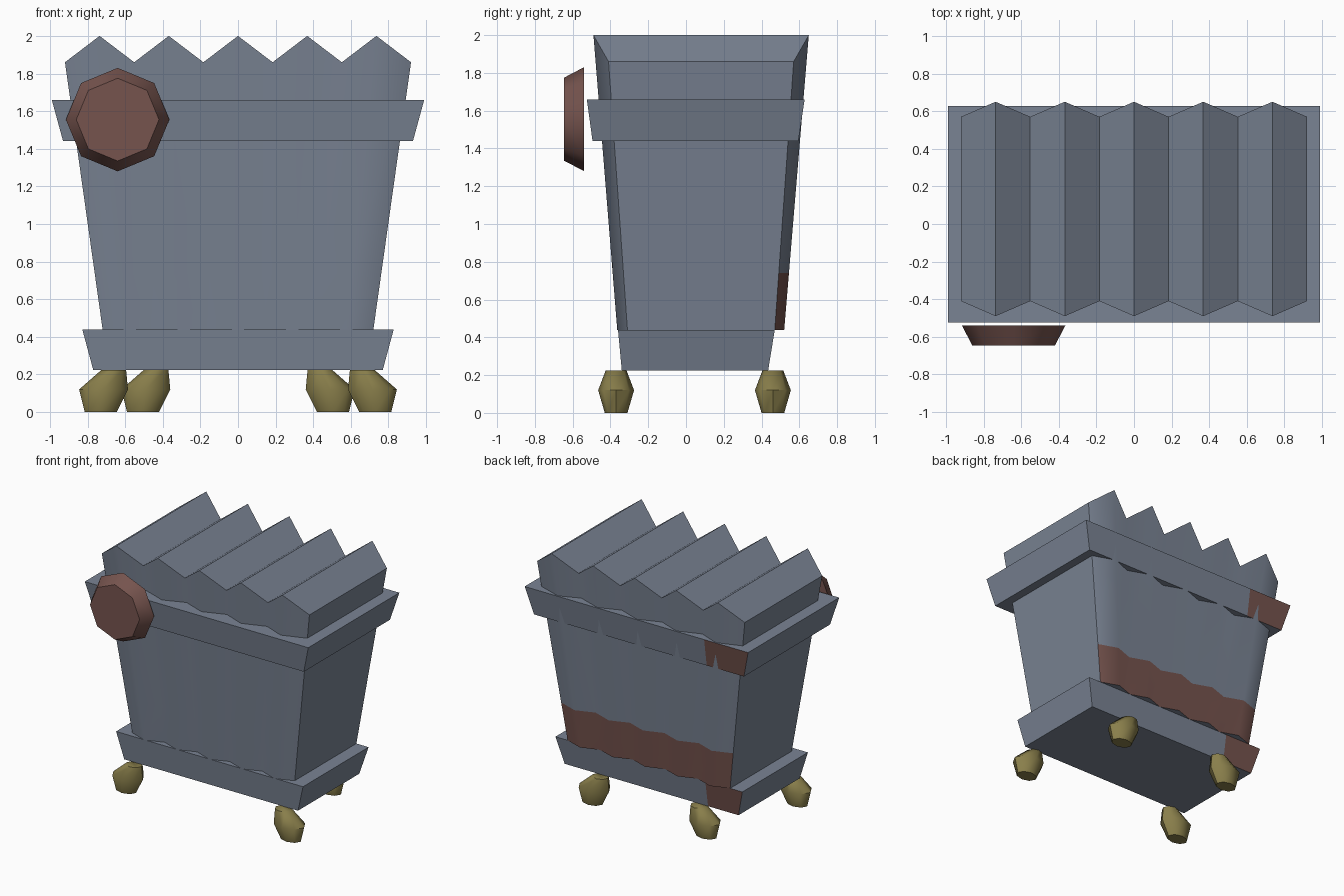
import bpy, bmesh, math

cube = bpy.data.objects.get("Cube")
if cube:
    bpy.data.objects.remove(cube, do_unlink=True)


def material(name, rgb):
    m = bpy.data.materials.new(name)
    m.use_nodes = True
    m.diffuse_color = (*rgb, 1)
    m.node_tree.nodes["Principled BSDF"].inputs["Base Color"].default_value = (*rgb, 1)
    return m


STEEL = material("blue grey steel", (0.195, 0.23, 0.295))
RUST = material("rust brown", (0.18, 0.088, 0.076))
BRASS = material("dull brass", (0.25, 0.21, 0.07))


def finish(bm, name, mats, angle=None):
    bmesh.ops.recalc_face_normals(bm, faces=bm.faces)
    mesh = bpy.data.meshes.new(name)
    bm.to_mesh(mesh)
    bm.free()
    for m in mats:
        mesh.materials.append(m)
    obj = bpy.data.objects.new(name, mesh)
    bpy.context.collection.objects.link(obj)
    if angle:
        bpy.ops.object.select_all(action="DESELECT")
        obj.select_set(True)
        bpy.context.view_layer.objects.active = obj
        bpy.ops.object.shade_smooth_by_angle(angle=math.radians(angle))
    return obj


def loft(bm, rings):
    """Join closed rings of points with quads and cap both ends."""
    loops = [[bm.verts.new(p) for p in ring] for ring in rings]
    for a, b in zip(loops, loops[1:]):
        for i in range(len(a)):
            j = (i + 1) % len(a)
            bm.faces.new((a[i], a[j], b[j], b[i]))
    bm.faces.new(loops[0])
    bm.faces.new(loops[-1])


def cut(bm, point, normal):
    geom = bm.verts[:] + bm.edges[:] + bm.faces[:]
    bmesh.ops.bisect_plane(bm, geom=geom, plane_co=point, plane_no=normal)


def paint_back_rust(bm, inside):
    bmesh.ops.recalc_face_normals(bm, faces=bm.faces)
    for f in bm.faces:
        if f.normal.y > 0.6 and inside(f.calc_center_median()):
            f.material_index = 1


# Corrugated tapered body with a zigzag lid
bm = bmesh.new()
columns = []
for i in range(11):
    x = -0.92 + 0.184 * i
    if i % 2:
        z, front, back, low_front, low_back = 2.0, -0.49, 0.65, -0.364, 0.52
    else:
        z, front, back, low_front, low_back = 1.86, -0.41, 0.57, -0.31, 0.47
    low_x = x * 0.72 / 0.92
    points = [(low_x, low_front, 0.44), (x, front, z), (x, back, z), (low_x, low_back, 0.44)]
    columns.append([bm.verts.new(p) for p in points])
for a, b in zip(columns, columns[1:]):
    for k in range(3):
        bm.faces.new((a[k], b[k], b[k + 1], a[k + 1]))
bm.faces.new(columns[0])
bm.faces.new(columns[-1])
bm.faces.new([c[0] for c in columns] + [c[3] for c in reversed(columns)])
cut(bm, (0, 0, 0.74), (0, 0, 1))
paint_back_rust(bm, lambda c: c.z < 0.74)
finish(bm, "bin_body", [STEEL, RUST], 55)


# Flared rim and base trim, rusted at one back corner
def band(name, bottom, top, rust_x):
    bm = bmesh.new()
    rings = []
    for half_x, front, back, z in (bottom, top):
        rings.append([(-half_x, front, z), (half_x, front, z), (half_x, back, z), (-half_x, back, z)])
    loft(bm, rings)
    cut(bm, (rust_x, 0, 0), (1, 0, 0))
    paint_back_rust(bm, lambda c: c.x < rust_x)
    finish(bm, name, [STEEL, RUST])


band("upper_rim", (0.93, -0.495, 0.595, 1.44), (0.99, -0.525, 0.628, 1.66), -0.6)
band("base_trim", (0.77, -0.34, 0.435, 0.225), (0.828, -0.36, 0.47, 0.44), -0.5)

# Round badge at the front corner
bm = bmesh.new()
rings = []
for r, y in ((0.275, -0.54), (0.22, -0.645)):
    ring = []
    for i in range(8):
        a = i * math.tau / 8
        ring.append((-0.64 + r * math.cos(a), y, 1.555 + r * math.sin(a)))
    rings.append(ring)
loft(bm, rings)
finish(bm, "front_badge", [RUST], 50)


# Faceted feet leaning outwards
def foot(name, side, x, y):
    bm = bmesh.new()
    rings = []
    for shift, half_x, half_y, z in ((0.015, 0.085, 0.06, 0), (0, 0.13, 0.095, 0.12), (-0.055, 0.065, 0.055, 0.225)):
        ring = []
        for i in range(8):
            a = i * math.tau / 8
            ring.append((side * (x + shift) + half_x * math.cos(a), y + half_y * math.sin(a), z))
        rings.append(ring)
    loft(bm, rings)
    finish(bm, name, [BRASS], 48)


for label, side in (("left", 1), ("right", -1)):
    foot("front_foot_" + label, side, 0.715, -0.37)
    foot("back_foot_" + label, side, 0.49, 0.46)
